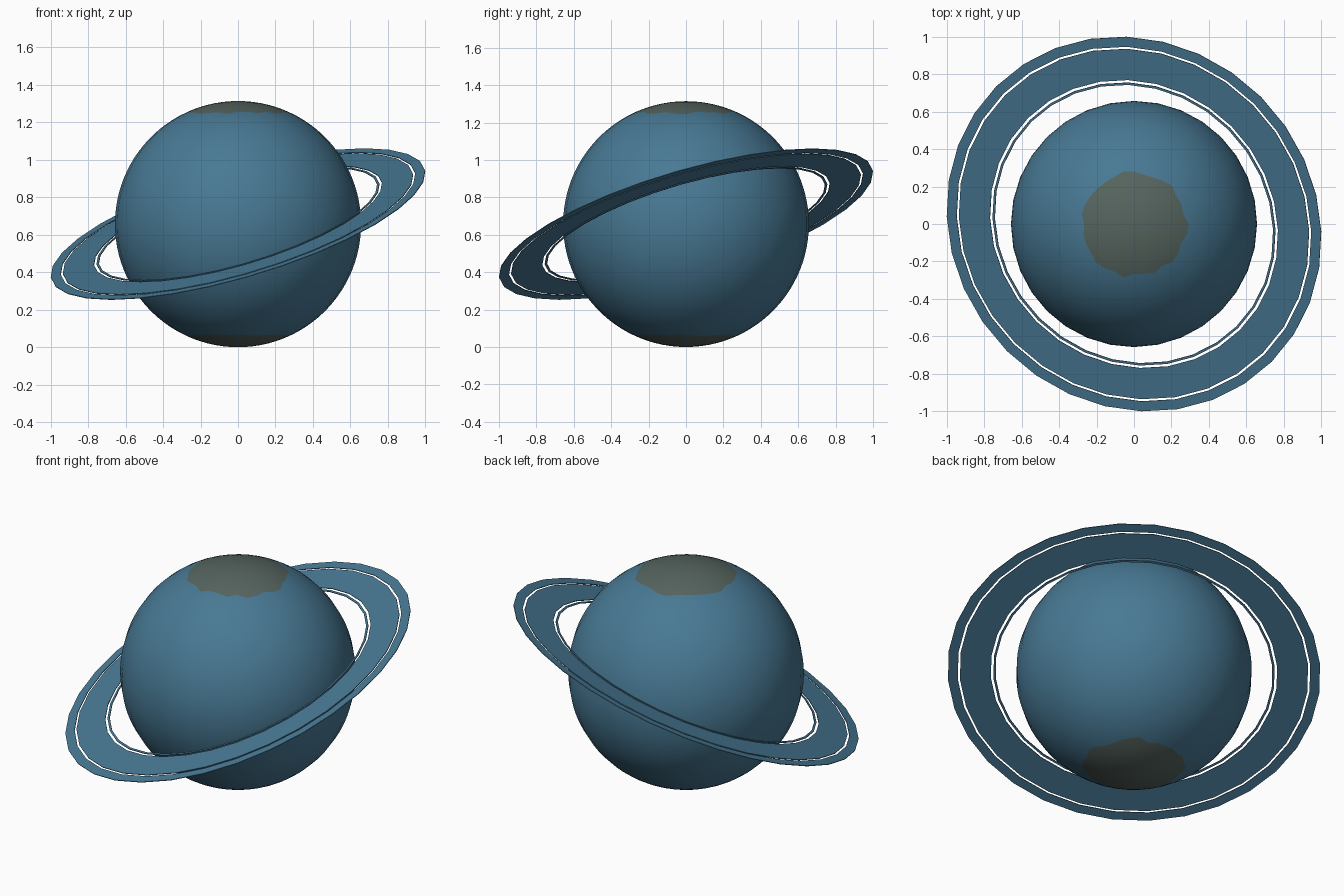
import bpy, bmesh, math, random
from mathutils import Matrix, Vector

if "Cube" in bpy.data.objects:
    bpy.data.objects.remove(bpy.data.objects["Cube"])

random.seed(4)
R, SEG, RINGS = 0.657, 32, 50
CENTRE = Vector((0, 0, R))


def material(name, rgb):
    m = bpy.data.materials.new(name)
    m.diffuse_color = (*rgb, 1)
    m.use_nodes = True
    m.node_tree.nodes["Principled BSDF"].inputs["Base Color"].default_value = m.diffuse_color
    return m


blue = material("dusty blue", (0.064, 0.190, 0.295))
brown = material("polar grey brown", (0.092, 0.128, 0.112))


def add_object(name, bm, mats):
    mesh = bpy.data.meshes.new(name)
    bm.to_mesh(mesh)
    bm.free()
    for m in mats:
        mesh.materials.append(m)
    ob = bpy.data.objects.new(name, mesh)
    bpy.context.collection.objects.link(ob)
    return ob


# Planet globe with a ragged cap at each pole
bm = bmesh.new()
bmesh.ops.create_uvsphere(bm, u_segments=SEG, v_segments=RINGS, radius=R)
step = math.pi / RINGS
cap = 7 * step
for f in bm.faces:
    f.smooth = True
    height = abs(f.calc_center_median().z)
    f.material_index = 1 if height > R * math.cos(cap) else 0
for v in bm.verts:
    polar = math.acos(min(1, abs(v.co.z) / R))
    if abs(polar - cap) < step * 0.2:
        p = cap + random.uniform(-0.4, 0.4) * step
        a = math.atan2(v.co.y, v.co.x)
        v.co = R * Vector((math.sin(p) * math.cos(a), math.sin(p) * math.sin(a),
                           math.copysign(math.cos(p), v.co.z)))
globe = add_object("planet_globe", bm, [blue, brown])
globe.location = CENTRE

# Tilted flat ring bands
tilt = Matrix.Rotation(math.radians(22.8), 4, Vector((1, -1, 0)))
HALF = 0.002


def ring_band(name, inner, outer):
    bm = bmesh.new()
    profile = [(inner, -HALF), (outer, -HALF), (outer, HALF), (inner, HALF)]
    loops = []
    for i in range(SEG):
        a = 2 * math.pi * i / SEG
        loops.append([bm.verts.new((r * math.cos(a), r * math.sin(a), z))
                      for r, z in profile])
    for i in range(SEG):
        p, q = loops[i], loops[(i + 1) % SEG]
        for k in range(4):
            n = (k + 1) % 4
            bm.faces.new((p[k], p[n], q[n], q[k]))
    bmesh.ops.recalc_face_normals(bm, faces=bm.faces)
    ob = add_object(name, bm, [blue])
    ob.matrix_world = Matrix.Translation(CENTRE) @ tilt


ring_band("outer_ring", 0.985, 1.04)
ring_band("main_ring", 0.80, 0.973)
ring_band("inner_ring", 0.773, 0.786)
